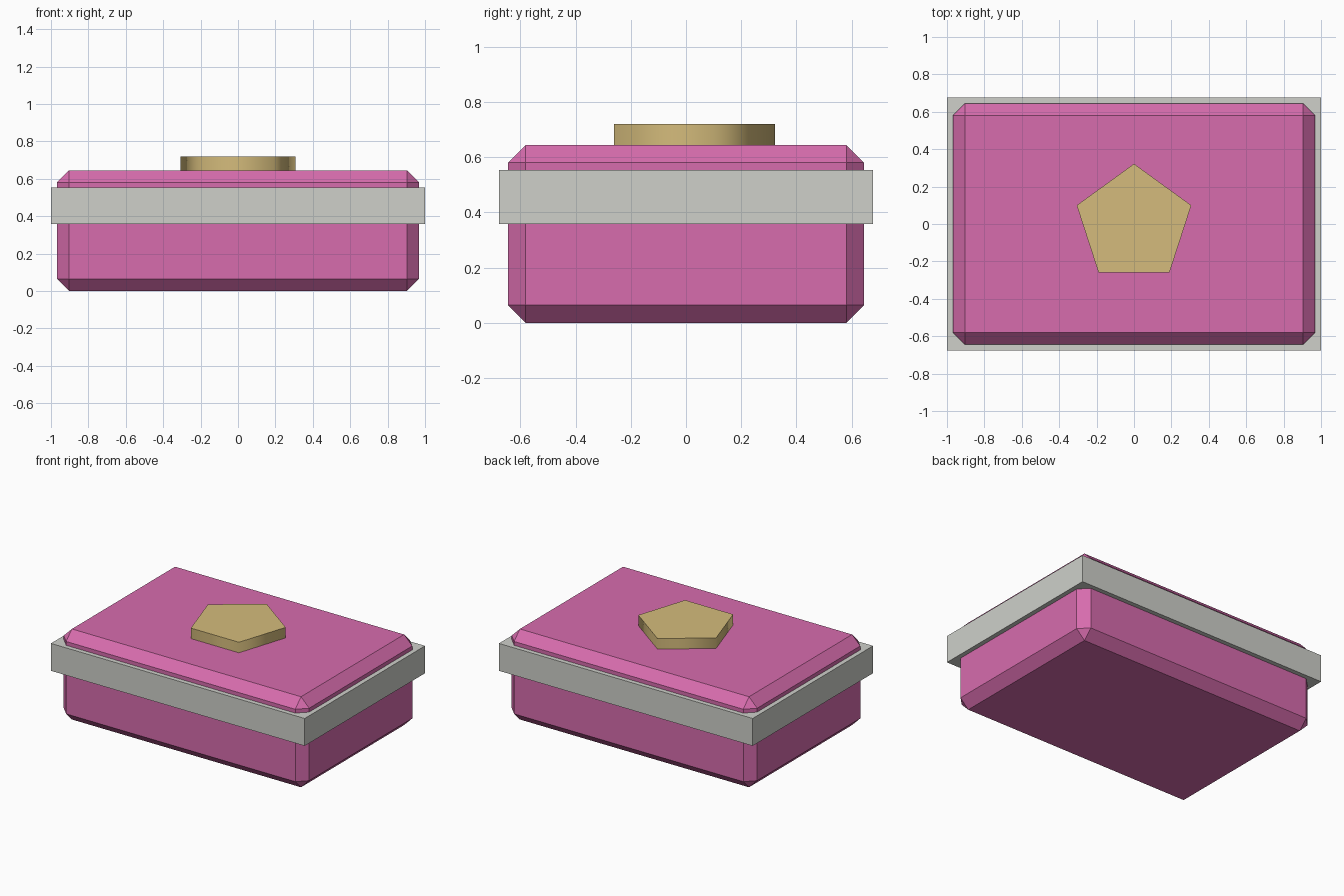
import bpy
import math

if "Cube" in bpy.data.objects:
    bpy.data.objects.remove(bpy.data.objects["Cube"])


def material(name, colour):
    m = bpy.data.materials.new(name)
    m.diffuse_color = (*colour, 1.0)
    m.use_nodes = True
    m.node_tree.nodes["Principled BSDF"].inputs["Base Color"].default_value = m.diffuse_color
    return m


pink = material("pink", (0.68, 0.15, 0.42))
grey = material("light_grey", (0.62, 0.63, 0.59))
gold = material("gold", (0.66, 0.50, 0.20))


def box(name, size, z, mat, bevel=0.0):
    """Box centred on the z axis with its underside at z."""
    bpy.ops.mesh.primitive_cube_add(size=1, location=(0, 0, z + size[2] / 2))
    o = bpy.context.object
    o.name = name
    o.scale = size
    bpy.ops.object.transform_apply(location=False, rotation=False, scale=True)
    o.data.materials.append(mat)
    if bevel:
        mod = o.modifiers.new("chamfer", 'BEVEL')
        mod.width = bevel
        mod.segments = 1
    return o


# Chamfered box body and the band around its lid seam
box("body", (1.935, 1.29, 0.645), 0, pink, 0.0645)
box("lid_band", (2.0, 1.355, 0.195), 0.358, grey)

# Five-sided lid emblem: point to the back, softly shaded rim, crisp caps
bpy.ops.mesh.primitive_cylinder_add(vertices=5, radius=0.322, depth=0.075,
                                    location=(0, 0, 0.6825))
emblem = bpy.context.object
emblem.name = "lid_emblem"
emblem.data.materials.append(gold)
bpy.ops.object.shade_smooth_by_angle(angle=math.radians(80))
